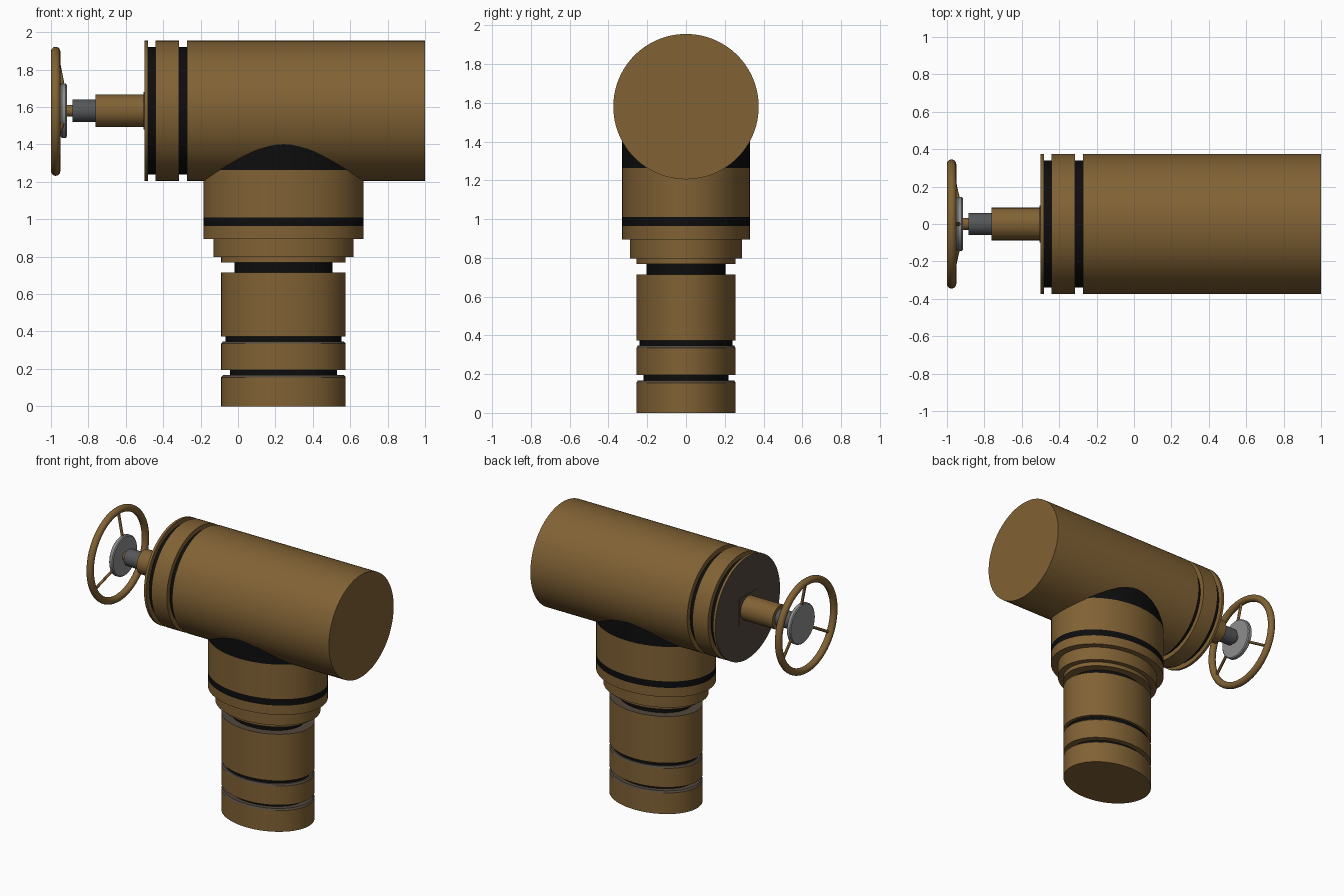
import bpy, bmesh
from math import cos, sin, pi, radians
from mathutils import Vector

if "Cube" in bpy.data.objects:
    bpy.data.objects.remove(bpy.data.objects["Cube"])


def material(name, rgb):
    m = bpy.data.materials.new(name)
    m.use_nodes = True
    m.diffuse_color = (*rgb, 1)
    m.node_tree.nodes["Principled BSDF"].inputs["Base Color"].default_value = (*rgb, 1)
    return m


BROWN = material("brown", (0.22, 0.122, 0.035))
BLACK = material("black rubber", (0.004, 0.004, 0.004))
TAUPE = material("dark taupe", (0.085, 0.065, 0.045))
STEEL = material("dark steel", (0.09, 0.095, 0.1))
SILVER = material("light grey", (0.27, 0.27, 0.27))
AXIS_Z = 1.58


def finish(name, bm, mats):
    bmesh.ops.recalc_face_normals(bm, faces=bm.faces)
    mesh = bpy.data.meshes.new(name)
    bm.to_mesh(mesh)
    bm.free()
    for m in mats:
        mesh.materials.append(m)
    ob = bpy.data.objects.new(name, mesh)
    bpy.context.collection.objects.link(ob)
    bpy.ops.object.select_all(action='DESELECT')
    ob.select_set(True)
    bpy.context.view_layer.objects.active = ob
    bpy.ops.object.shade_smooth_by_angle(angle=radians(30))
    return ob


def lathe(name, profile, place, cap=BROWN, sides=64):
    """Spin (height, radius, material of the face leading to the next point)."""
    mats = [BROWN, BLACK, TAUPE, STEEL, SILVER]
    bm = bmesh.new()
    rings = [[bm.verts.new(place(h, r * cos(2 * pi * i / sides), r * sin(2 * pi * i / sides)))
              for i in range(sides)] for h, r, _ in profile]
    for k in range(len(rings) - 1):
        a, b = rings[k], rings[k + 1]
        for i in range(sides):
            j = (i + 1) % sides
            bm.faces.new((a[i], a[j], b[j], b[i])).material_index = mats.index(profile[k][2])
    bm.faces.new(rings[0]).material_index = mats.index(cap)
    bm.faces.new(rings[-1]).material_index = mats.index(profile[-1][2])
    return finish(name, bm, mats)


def upright(h, u, v):        # oval column: narrower front to back
    return (0.243 + u, v * 0.77, h)


def sideways(h, u, v):       # round, along x
    return (h, u, AXIS_Z + v)


def rod(name, start, end, radius, mat):
    axis = Vector(end) - Vector(start)
    turn = axis.to_track_quat('Z', 'Y')
    return lathe(name, [(0, radius, mat), (axis.length, radius, mat)],
                 lambda h, u, v: Vector(start) + turn @ Vector((u, v, h)), mat, 12)


# Oval column with recessed seals and chamfered lips
R = 0.333
lathe("lower_column", [
    (0, R, BROWN), (0.155, R, TAUPE), (0.167, R - 0.01, TAUPE),
    (0.167, 0.285, BLACK), (0.195, 0.285, BROWN),
    (0.195, R, BROWN), (0.335, R, TAUPE), (0.347, R - 0.01, TAUPE),
    (0.347, 0.31, BLACK), (0.373, 0.31, BROWN),
    (0.373, R, BROWN), (0.715, R, TAUPE),
    (0.715, 0.263, BLACK), (0.768, 0.263, BROWN),
    (0.768, R, BROWN), (0.8, R, BROWN)], upright)

# Stepped neck, with a band and a dark saddle under the barrel
lathe("neck", [
    (0.797, 0.375, BROWN), (0.895, 0.375, BROWN),
    (0.895, 0.428, BROWN), (0.963, 0.428, BLACK), (1.01, 0.428, BROWN),
    (1.263, 0.428, BLACK), (1.45, 0.428, BLACK)], upright)

# Horizontal barrel with two recessed grooves
B, G = 0.375, 0.34
lathe("barrel", [
    (-0.5, B, BROWN), (-0.482, B, BROWN), (-0.482, G, BLACK),
    (-0.44, G, BROWN), (-0.44, B, BROWN), (-0.315, B, BROWN),
    (-0.315, G, BLACK), (-0.272, G, BROWN), (-0.272, B, BROWN),
    (1.0, B, BROWN)], sideways, TAUPE, 96)

# Stem out of the barrel end
bm = bmesh.new()
bmesh.ops.create_cube(bm, size=1)
bmesh.ops.scale(bm, vec=(0.008, 0.2, 0.2), verts=bm.verts)
bmesh.ops.translate(bm, vec=(-0.5, 0, AXIS_Z), verts=bm.verts)
finish("stem_plate", bm, [TAUPE])
lathe("stem_sleeve", [(-0.762, 0.087, BROWN), (-0.49, 0.087, BROWN)], sideways)
lathe("stem_nut", [(-0.885, 0.06, STEEL), (-0.755, 0.06, STEEL)], sideways, STEEL)
lathe("stem_rod", [(-0.93, 0.031, BROWN), (-0.88, 0.031, BROWN)], sideways)

# Hand wheel: hub, rim and three spokes
lathe("wheel_hub", [(-0.948, 0.138, SILVER), (-0.942, 0.145, SILVER),
                    (-0.921, 0.145, SILVER), (-0.915, 0.138, SILVER)], sideways, SILVER)
bpy.ops.mesh.primitive_torus_add(
    major_radius=0.32, minor_radius=0.025, major_segments=64, minor_segments=16,
    location=(-0.975, 0, AXIS_Z - 0.003), rotation=(0, pi / 2, 0))
rim = bpy.context.object
rim.name = "wheel_rim"
rim.data.materials.append(BROWN)
bpy.ops.object.shade_smooth()
for n in range(3):
    a = pi / 2 + n * 2 * pi / 3
    rod(f"wheel_spoke_{n + 1}", (-0.93, 0.1 * cos(a), AXIS_Z + 0.1 * sin(a)),
        (-0.973, 0.32 * cos(a), AXIS_Z + 0.32 * sin(a)), 0.01, BROWN)
